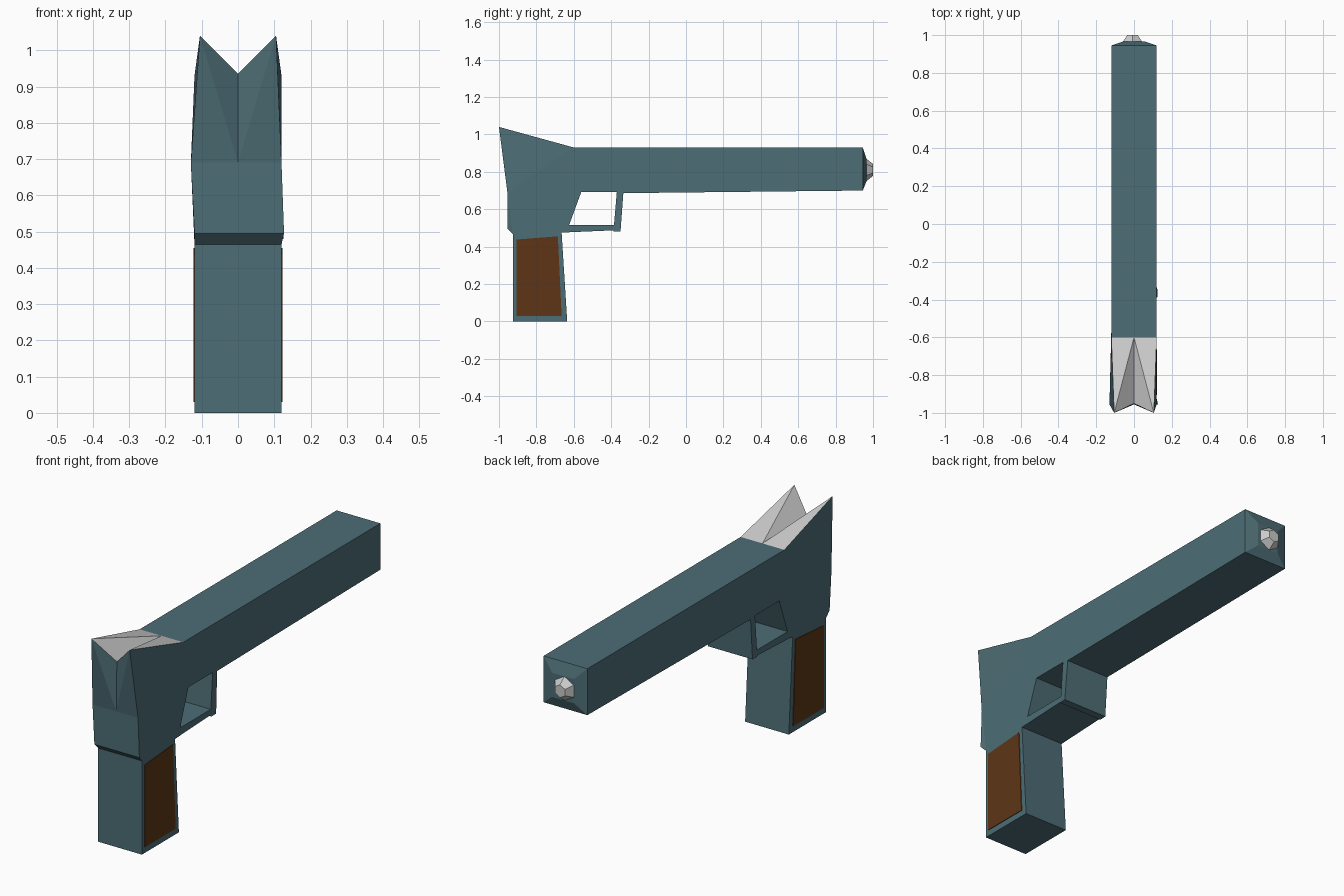
import bpy, bmesh, math
from mathutils import Vector, Matrix

if "Cube" in bpy.data.objects:
    bpy.data.objects.remove(bpy.data.objects["Cube"])


def material(name, rgb):
    m = bpy.data.materials.new(name)
    m.diffuse_color = (*rgb, 1)
    m.use_nodes = True
    m.node_tree.nodes["Principled BSDF"].inputs["Base Color"].default_value = m.diffuse_color
    return m


TEAL = material("teal_metal", (0.075, 0.155, 0.18))
WOOD = material("wood", (0.11, 0.036, 0.008))


def finish(name, bm, mat=None):
    bmesh.ops.recalc_face_normals(bm, faces=bm.faces[:])
    me = bpy.data.meshes.new(name)
    bm.to_mesh(me)
    bm.free()
    ob = bpy.data.objects.new(name, me)
    bpy.context.collection.objects.link(ob)
    if mat:
        me.materials.append(mat)
    return ob


def slab(name, loops, mat, skip=()):
    """Side profile with holes; points are (y, z, left half width, right half width)."""
    bm = bmesh.new()
    sides = ([], [])
    for li, loop in enumerate(loops):
        rings = []
        for s in (0, 1):
            vs = [bm.verts.new(((-p[2], p[3])[s], p[0], p[1])) for p in loop]
            rings.append(vs)
            sides[s].extend(bm.edges.new((vs[i - 1], vs[i])) for i in range(len(vs)))
        a, b = rings
        for i in range(len(a)):
            if (li, i) not in skip:
                bm.faces.new((a[i - 1], a[i], b[i], b[i - 1]))
    for edges in sides:
        bmesh.ops.triangle_fill(bm, edges=edges, use_beauty=True, normal=(1, 0, 0))
    return finish(name, bm, mat)


def pt(y, z, left=0.12, right=0.12):
    return (y, z, left, right)


# Barrel, frame, grip and trigger guard in one profile; notch sides left open
outline = [pt(-0.6, 0.93), pt(0.945, 0.93), pt(0.945, 0.70), pt(-0.335, 0.686),
           pt(-0.35, 0.482, 0.12, 0.125), pt(-0.385, 0.48, 0.12, 0.125),
           pt(-0.39, 0.487), pt(-0.665, 0.475), pt(-0.635, 0), pt(-0.925, 0),
           pt(-0.925, 0.465), pt(-0.955, 0.495, 0.12, 0.127),
           pt(-0.955, 0.69, 0.13, 0.12), pt(-1.0, 1.04, 0.105, 0.105)]
hole = [pt(-0.625, 0.515), pt(-0.56, 0.692), pt(-0.37, 0.692), pt(-0.385, 0.515)]
slab("pistol_body", [outline, hole], TEAL, skip={(0, 0), (0, 13), (0, 2)})

# V-notched rear: grey ramp on top, teal back plate below it
front, valley, base = (0, -0.6, 0.93), (0, -0.95, 0.935), (0, -0.955, 0.69)
ramp, back = bmesh.new(), bmesh.new()
for s, low in ((-1, 0.13), (1, 0.12)):
    peak = (s * 0.105, -1.0, 1.04)
    for bm, pts in ((ramp, [front, (s * 0.12, -0.6, 0.93), peak, valley]),
                    (back, [base, (s * low, -0.955, 0.69), peak, valley])):
        vs = [bm.verts.new(p) for p in pts]
        bm.faces.new((vs[0], vs[1], vs[2]))
        bm.faces.new((vs[0], vs[2], vs[3]))
for bm in (ramp, back):
    bmesh.ops.remove_doubles(bm, verts=bm.verts[:], dist=1e-5)
ramp_ob = finish("notched_ramp", ramp)
back_ob = finish("back_plate", back, TEAL)
# Ramp faces up, back plate faces the rear
for ob, axis in ((ramp_ob, Vector((0, 0, 1))), (back_ob, Vector((0, -1, 0)))):
    if ob.data.polygons[0].normal.dot(axis) < 0:
        ob.data.flip_normals()

# Bevelled muzzle cap
bm = bmesh.new()
rings = [[bm.verts.new((x * w, y, zc + z * h)) for x, z in ((-1, -1), (1, -1), (1, 1), (-1, 1))]
         for y, w, h, zc in ((0.945, 0.12, 0.115, 0.815), (0.965, 0.06, 0.06, 0.81))]
for i in range(4):
    bm.faces.new((rings[0][i - 1], rings[0][i], rings[1][i], rings[1][i - 1]))
bm.faces.new(rings[1])
cap = finish("muzzle_cap", bm, TEAL)
if cap.data.polygons[4].normal.y < 0:
    cap.data.flip_normals()

# Six-sided muzzle tip
bm = bmesh.new()
bmesh.ops.create_cone(bm, cap_ends=True, segments=6, radius1=0.065, radius2=0.032, depth=0.042,
                      matrix=Matrix.Translation((-0.008, 0.979, 0.81))
                      @ Matrix.Rotation(-math.pi / 2, 4, 'X'))
finish("muzzle_tip", bm)

# Wooden grip panels on both sides
panel = [(-0.905, 0.03), (-0.665, 0.03), (-0.685, 0.455), (-0.905, 0.438)]
for name, s in (("left_grip_panel", -1), ("right_grip_panel", 1)):
    l, r = (0.123, -0.115) if s < 0 else (-0.115, 0.123)
    slab(name, [[pt(y, z, l, r) for y, z in panel]], WOOD)
